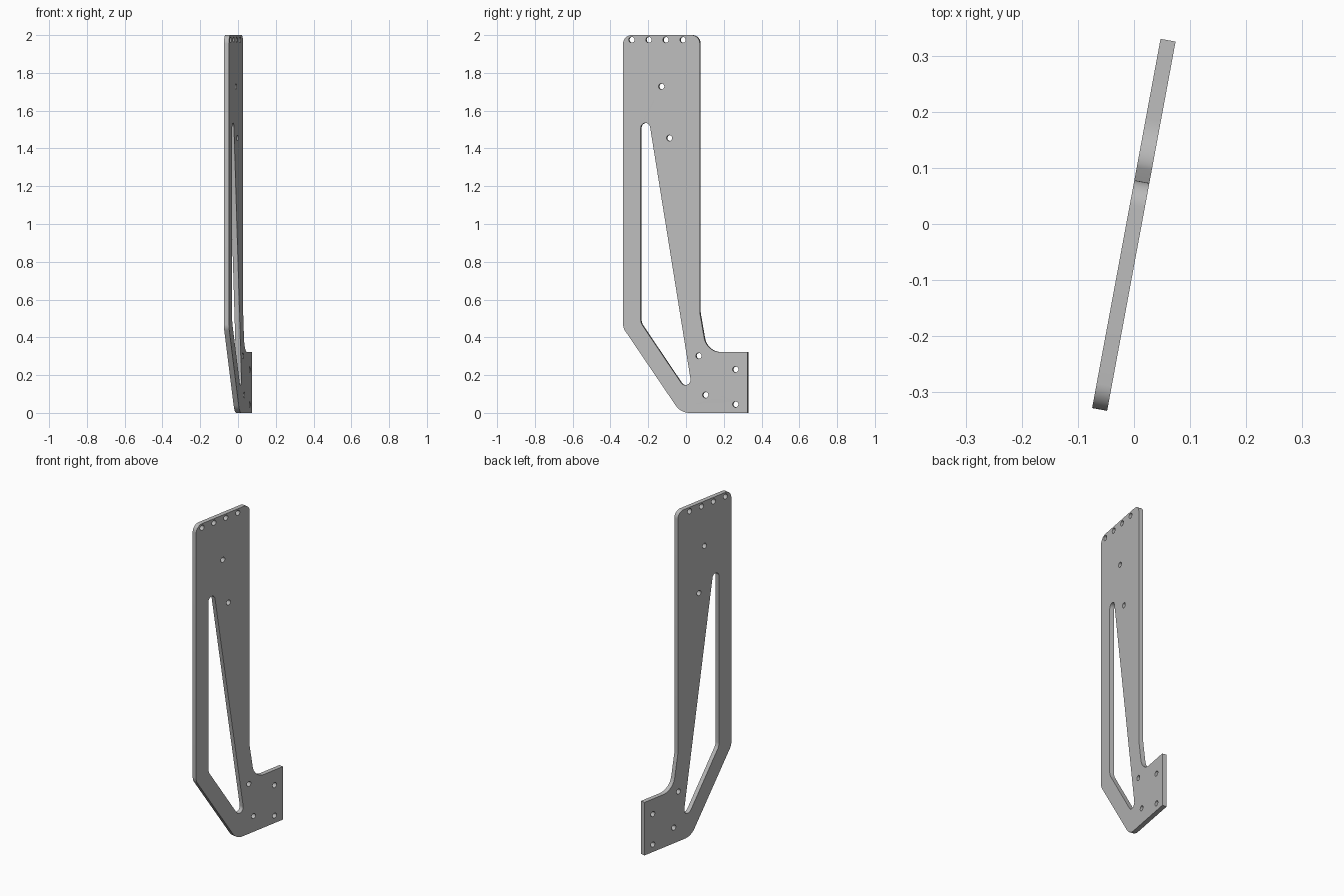
import bpy, bmesh, math
from mathutils import Vector, Matrix

if "Cube" in bpy.data.objects:
    bpy.data.objects.remove(bpy.data.objects["Cube"])

ANGLE = math.radians(10.5)   # plate is turned about the vertical axis
THICK = 0.0272


def fillet(corners, seg=10):
    """Round each (y, z, radius) corner; y is stretched along the turned plate."""
    pts = [Vector(((y + 0.0025) / math.cos(ANGLE), z)) for y, z, r in corners]
    out = []
    for i, p in enumerate(pts):
        r = corners[i][2]
        if r == 0:
            out.append(p)
            continue
        a = (pts[i - 1] - p).normalized()
        b = (pts[(i + 1) % len(pts)] - p).normalized()
        half = a.angle(b) / 2
        centre = p + (a + b).normalized() * (r / math.sin(half))
        start = p + a * (r / math.tan(half)) - centre
        sweep = math.pi - 2 * half
        sign = 1 if a.x * b.y - a.y * b.x < 0 else -1
        for k in range(seg + 1):
            t = sign * sweep * k / seg
            c, s = math.cos(t), math.sin(t)
            out.append(centre + Vector((c * start.x - s * start.y,
                                        s * start.x + c * start.y)))
    return out


def circle(y, z, r=0.0155, n=24):
    u = (y + 0.0025) / math.cos(ANGLE)
    return [Vector((u + r * math.cos(2 * math.pi * k / n),
                    z + r * math.sin(2 * math.pi * k / n))) for k in range(n)]


# Outer outline, long triangular window and bolt holes
outline = fillet([(0.325, 0, 0), (0.325, 0.322, 0), (0.109, 0.322, 0.09),
                  (0.073, 0.53, 0.05), (0.073, 2, 0.045), (-0.333, 2, 0.045),
                  (-0.333, 0.45, 0.06), (-0.028, 0, 0.09)])
window = fillet([(-0.24, 1.824, 0.0255), (-0.24, 0.477, 0.06),
                 (0.0436, 0.0557, 0.028)])
bolts = [(-0.288 + 0.0903 * i, 1.975) for i in range(4)]
bolts += [(-0.13, 1.728), (-0.088, 1.455), (0.067, 0.302),
          (0.103, 0.095), (0.262, 0.23), (0.262, 0.045)]

# Filled 2D curve, extruded to the plate thickness
curve = bpy.data.curves.new("plate_profile", 'CURVE')
curve.dimensions = '2D'
curve.fill_mode = 'BOTH'
curve.extrude = THICK / 2
for loop in [outline, window] + [circle(*b) for b in bolts]:
    sp = curve.splines.new('POLY')
    sp.points.add(len(loop) - 1)
    for pt, co in zip(sp.points, loop):
        pt.co = (co.x, co.y, 0, 1)
    sp.use_cyclic_u = True
temp = bpy.data.objects.new("plate_profile", curve)
bpy.context.collection.objects.link(temp)
mesh = bpy.data.meshes.new_from_object(
    temp.evaluated_get(bpy.context.evaluated_depsgraph_get()))
bpy.data.objects.remove(temp)

# Stand the plate upright and turn it
s, c = math.sin(ANGLE), math.cos(ANGLE)
mesh.transform(Matrix(((s, 0, c, 0), (c, 0, -s, 0), (0, 1, 0, 0), (0, 0, 0, 1))))
bm = bmesh.new()
bm.from_mesh(mesh)
bmesh.ops.remove_doubles(bm, verts=bm.verts, dist=1e-5)
bmesh.ops.recalc_face_normals(bm, faces=bm.faces)
bm.to_mesh(mesh)
bm.free()

grey = bpy.data.materials.new("plain grey")
grey.diffuse_color = (0.5, 0.5, 0.5, 1)
grey.use_nodes = True
grey.node_tree.nodes["Principled BSDF"].inputs["Base Color"].default_value = grey.diffuse_color
mesh.materials.clear()
mesh.materials.append(grey)
plate = bpy.data.objects.new("bracket_plate", mesh)
bpy.context.collection.objects.link(plate)
bpy.context.view_layer.objects.active = plate
plate.select_set(True)
bpy.ops.object.shade_smooth_by_angle(angle=math.radians(30))
